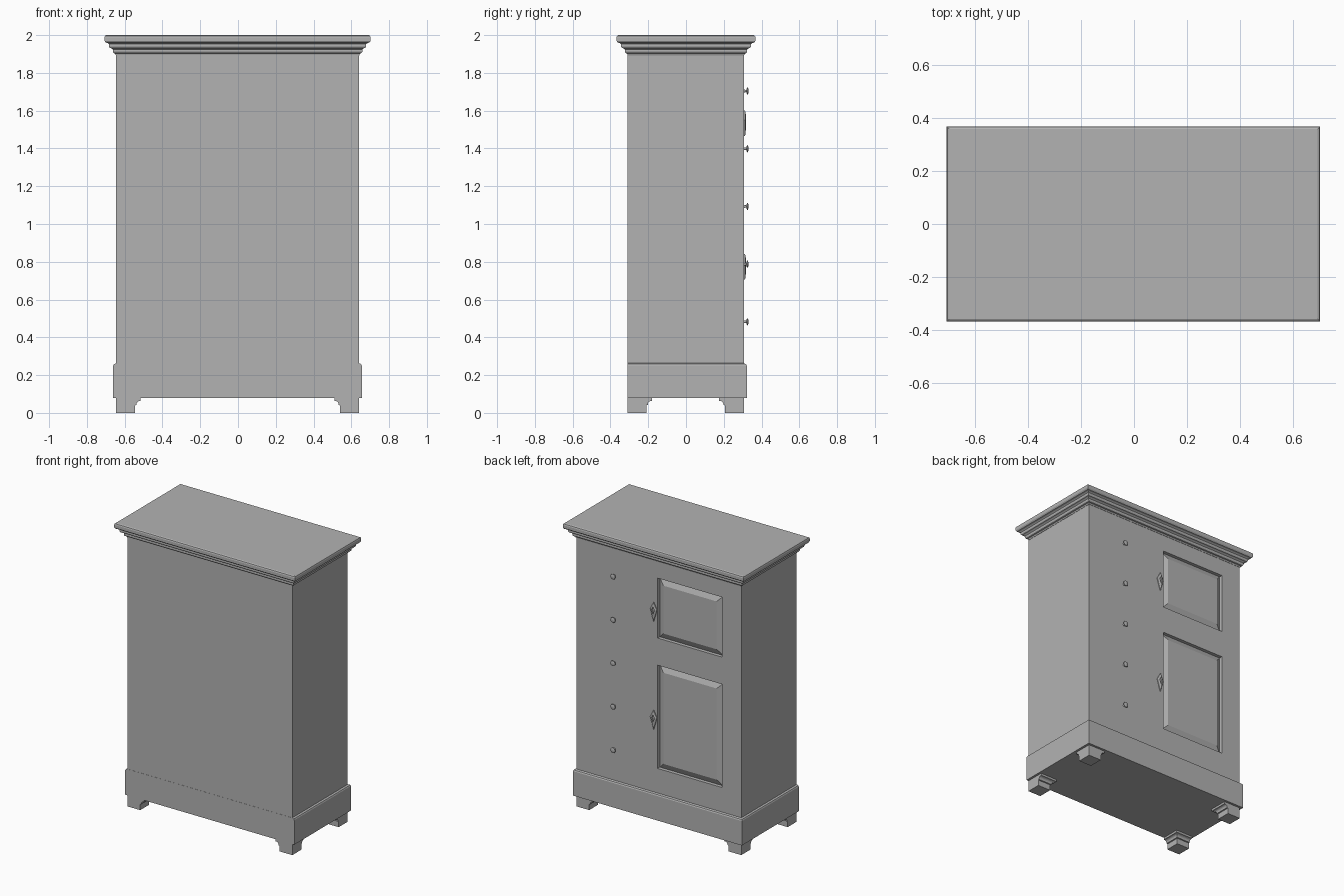
import bpy, bmesh, math
from mathutils import Vector

if "Cube" in bpy.data.objects:
    bpy.data.objects.remove(bpy.data.objects["Cube"])

grey = bpy.data.materials.new("plain grey")
grey.use_nodes = True
colour = (0.45, 0.45, 0.45, 1)
grey.diffuse_color = colour
grey.node_tree.nodes["Principled BSDF"].inputs["Base Color"].default_value = colour

# Extents of the carcass
X0, X1, Y0, Y1 = -0.645, 0.64, -0.31, 0.306


def finish(name, bm, smooth=False):
    bmesh.ops.recalc_face_normals(bm, faces=bm.faces)
    mesh = bpy.data.meshes.new(name)
    bm.to_mesh(mesh)
    bm.free()
    mesh.materials.append(grey)
    obj = bpy.data.objects.new(name, mesh)
    bpy.context.collection.objects.link(obj)
    if smooth:
        bpy.ops.object.select_all(action='DESELECT')
        obj.select_set(True)
        bpy.context.view_layer.objects.active = obj
        bpy.ops.object.shade_smooth_by_angle(angle=math.radians(35))
    return obj


def loft(name, rings, smooth=False):
    """Skin a stack of equal-length loops and cap both ends."""
    bm = bmesh.new()
    loops = [[bm.verts.new(p) for p in ring] for ring in rings]
    for a, b in zip(loops, loops[1:]):
        for i in range(len(a)):
            j = (i + 1) % len(a)
            bm.faces.new((a[i], a[j], b[j], b[i]))
    bm.faces.new(loops[0])
    bm.faces.new(loops[-1])
    return finish(name, bm, smooth)


def rect(x0, x1, y0, y1, z):
    return [(x0, y0, z), (x1, y0, z), (x1, y1, z), (x0, y1, z)]


# Carcass with two raised-and-fielded door panels
panel_x = (-0.494, 0.006)
panels = [(0.436, 1.163), (1.354, 1.776)]
bm = bmesh.new()
bmesh.ops.create_cube(bm, size=1)
for v in bm.verts:
    v.co = (X1 if v.co.x > 0 else X0, Y1 if v.co.y > 0 else Y0, 1.9 if v.co.z > 0 else 0.255)
cuts = [((x, 0, 0), (1, 0, 0)) for x in panel_x]
cuts += [((0, 0, z), (0, 0, 1)) for pair in panels for z in pair]
for point, normal in cuts:
    bmesh.ops.bisect_plane(bm, geom=bm.verts[:] + bm.edges[:] + bm.faces[:],
                           plane_co=point, plane_no=normal)
bm.normal_update()
fields = []
for f in bm.faces:
    c = f.calc_center_median()
    if f.normal.y > 0.9 and panel_x[0] < c.x < panel_x[1]:
        if any(lo < c.z < hi for lo, hi in panels):
            fields.append(f)
bmesh.ops.inset_individual(bm, faces=fields, thickness=0.002, depth=-0.022)
bmesh.ops.inset_individual(bm, faces=fields, thickness=0.058, depth=0.02)
finish("carcass", bm)

# Stepped cornice
cornice = [(0.002, 1.893), (0.006, 1.902), (0.014, 1.905), (0.018, 1.912), (0.018, 1.924),
           (0.026, 1.93), (0.034, 1.933), (0.038, 1.94), (0.038, 1.952),
           (0.046, 1.958), (0.056, 1.961), (0.062, 1.97), (0.062, 1.988),
           (0.059, 1.996), (0.052, 2.0)]
loft("cornice", [rect(X0 - d, X1 + d, Y0 - d + 0.004, Y1 + d, z) for d, z in cornice])

# Plinth, flush with the carcass on the plain side
plinth = [(0.016, 0.078), (0.016, 0.25), (0.012, 0.258), (0.001, 0.263)]
loft("plinth", [rect(X0 - d, X1 + d, Y0 - 0.001, Y1 + d, z) for d, z in plinth])

# Bracket feet, with a cove on the two inner sides
cove = [(0.1, 0), (0.1, 0.04), (0.108, 0.042)]
for k in range(5):
    a = math.radians(22.5 * k)
    cove.append((0.126 - 0.018 * math.cos(a), 0.047 + 0.016 * math.sin(a)))
cove += [(0.13, 0.063), (0.13, 0.08)]
for side, cx, sx in (("left", X1, -1), ("right", X0, 1)):
    for end, cy, sy in (("front", Y0, 1), ("back", Y1, -1)):
        loft(f"{end}_{side}_foot", [rect(cx, cx + sx * w, cy, cy + sy * w, z) for w, z in cove])

# Drawer knobs: thin stem with a flat disc
knob = [(0.008, -0.005), (0.006, 0.014), (0.016, 0.016), (0.019, 0.018),
        (0.018, 0.021), (0.011, 0.024)]
for n in range(5):
    z = 0.482 + 0.3055 * n
    rings = []
    for r, d in knob:
        ring = [math.tau * i / 20 for i in range(20)]
        rings.append([(0.342 + r * math.cos(a), Y1 + d, z + r * math.sin(a)) for a in ring])
    loft(f"knob_{n + 1}", rings, True)

# Kite-shaped keyhole plates with a sunken centre
kite = [(0, 0.05), (0.013, 0.024), (0.026, 0.0), (0.013, -0.042),
        (0, -0.085), (-0.013, -0.042), (-0.026, 0.0), (-0.013, 0.024)]
steps = [(1, -0.003), (1, 0.006), (0.85, 0.009), (0.42, 0.012), (0.38, 0.002)]
for name, z in (("lower", 0.79), ("upper", 1.55)):
    loft(f"{name}_keyhole_plate",
         [[(0.035 + x * s, Y1 + d, z + h * s) for x, h in kite] for s, d in steps])
